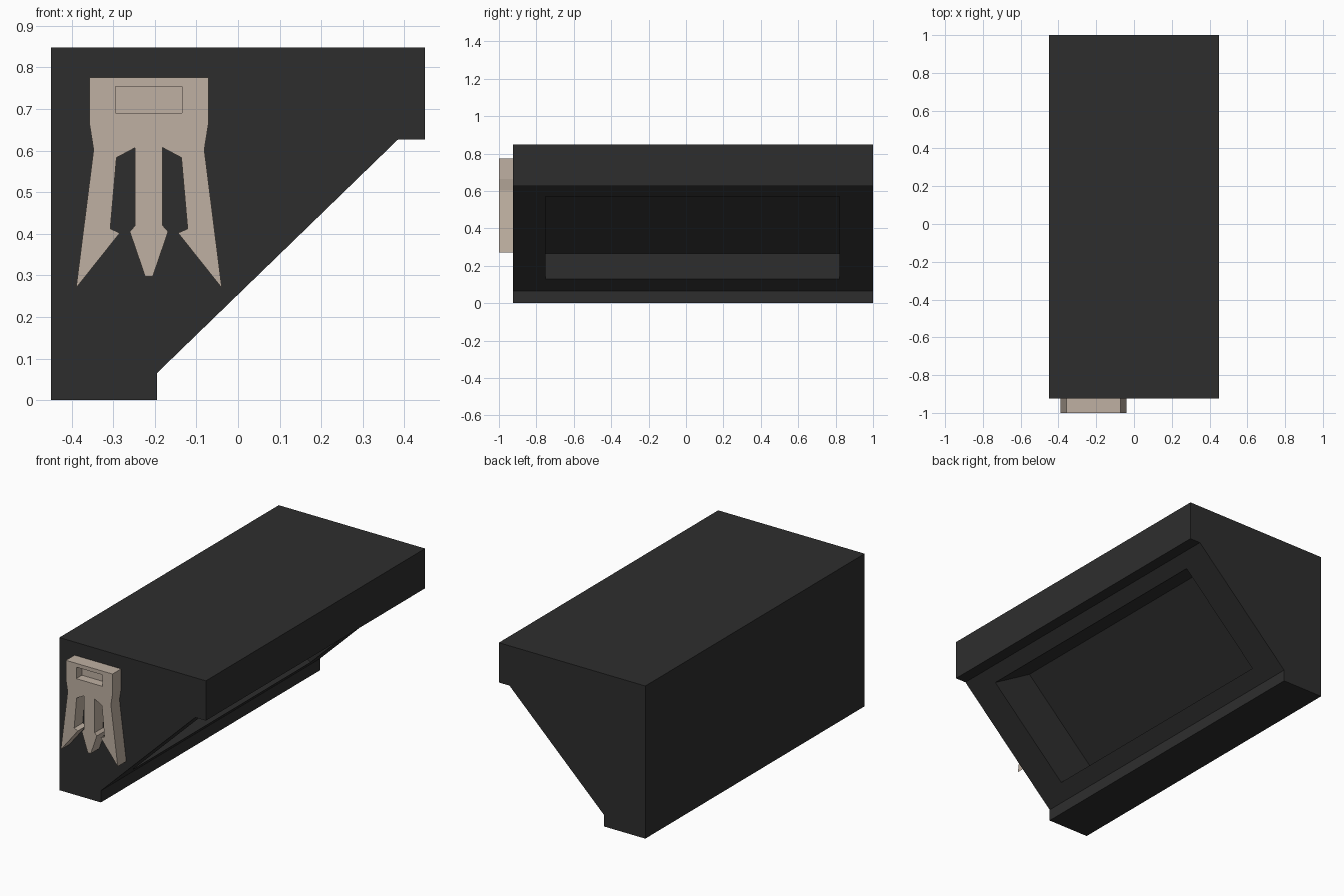
import bpy, bmesh

if "Cube" in bpy.data.objects:
    bpy.data.objects.remove(bpy.data.objects["Cube"])


def material(name, rgb):
    m = bpy.data.materials.new(name)
    m.diffuse_color = (*rgb, 1.0)
    m.use_nodes = True
    m.node_tree.nodes["Principled BSDF"].inputs["Base Color"].default_value = m.diffuse_color
    return m


def extrude_profile(name, profile, y0, y1, mat):
    """Prism from an (x, z) outline, running from y0 to y1."""
    bm = bmesh.new()
    face = bm.faces.new([bm.verts.new((x, y0, z)) for x, z in profile])
    ext = bmesh.ops.extrude_face_region(bm, geom=[face])
    verts = [g for g in ext["geom"] if isinstance(g, bmesh.types.BMVert)]
    bmesh.ops.translate(bm, verts=verts, vec=(0, y1 - y0, 0))
    bmesh.ops.recalc_face_normals(bm, faces=bm.faces)
    mesh = bpy.data.meshes.new(name)
    bm.to_mesh(mesh)
    bm.free()
    mesh.materials.append(mat)
    obj = bpy.data.objects.new(name, mesh)
    bpy.context.collection.objects.link(obj)
    return obj


def cut(obj, cutter):
    """Subtract the cutter, then remove it."""
    mod = obj.modifiers.new("cut", 'BOOLEAN')
    mod.operation = 'DIFFERENCE'
    mod.solver = 'EXACT'
    mod.object = cutter
    bpy.context.view_layer.objects.active = obj
    bpy.ops.object.modifier_apply(modifier=mod.name)
    bpy.data.objects.remove(cutter)


black = material("charcoal", (0.027, 0.027, 0.027))
beige = material("warm beige", (0.52, 0.435, 0.36))

# Wedge-shaped housing
FRONT = -0.925
body = extrude_profile("housing", [
    (-0.45, 0), (-0.195, 0), (-0.195, 0.065), (0.385, 0.627),
    (0.45, 0.627), (0.45, 0.848), (-0.45, 0.848)], FRONT, 1.0, black)

# Slanted recess in the sloping underside
slope = (0.627 - 0.065) / (0.385 + 0.195)
def on_slope(z):
    return (-0.195 + (z - 0.065) / slope, z)
(lx, lz), (ux, uz) = on_slope(0.13), on_slope(0.57)
dx, dz = 0.235, 0.137
cut(body, extrude_profile("recess_cutter", [
    (lx + dx, lz - dz), (ux + dx, uz - dz),
    (ux - dx, uz + dz), (lx - dx, lz + dz)], -0.75, 0.82, black))

# Three-pronged clip on the front, mirrored about its own centre line
CX = -0.214
half = [(0.143, 0.775), (0.143, 0.665), (0.133, 0.602), (0.175, 0.27),
        (0.070, 0.402), (0.093, 0.412), (0.078, 0.583), (0.033, 0.607),
        (0.033, 0.420), (0.046, 0.405), (0.009, 0.297)]
outline = [(CX + x, z) for x, z in half] + [(CX - x, z) for x, z in reversed(half)]
clip = extrude_profile("pronged_clip", outline, -1.0, FRONT, beige)

# Shallow rectangular pocket near the top of the clip
cut(clip, extrude_profile("pocket_cutter", [
    (CX - 0.08, 0.69), (CX + 0.08, 0.69),
    (CX + 0.08, 0.754), (CX - 0.08, 0.754)], -1.1, -0.95, beige))
